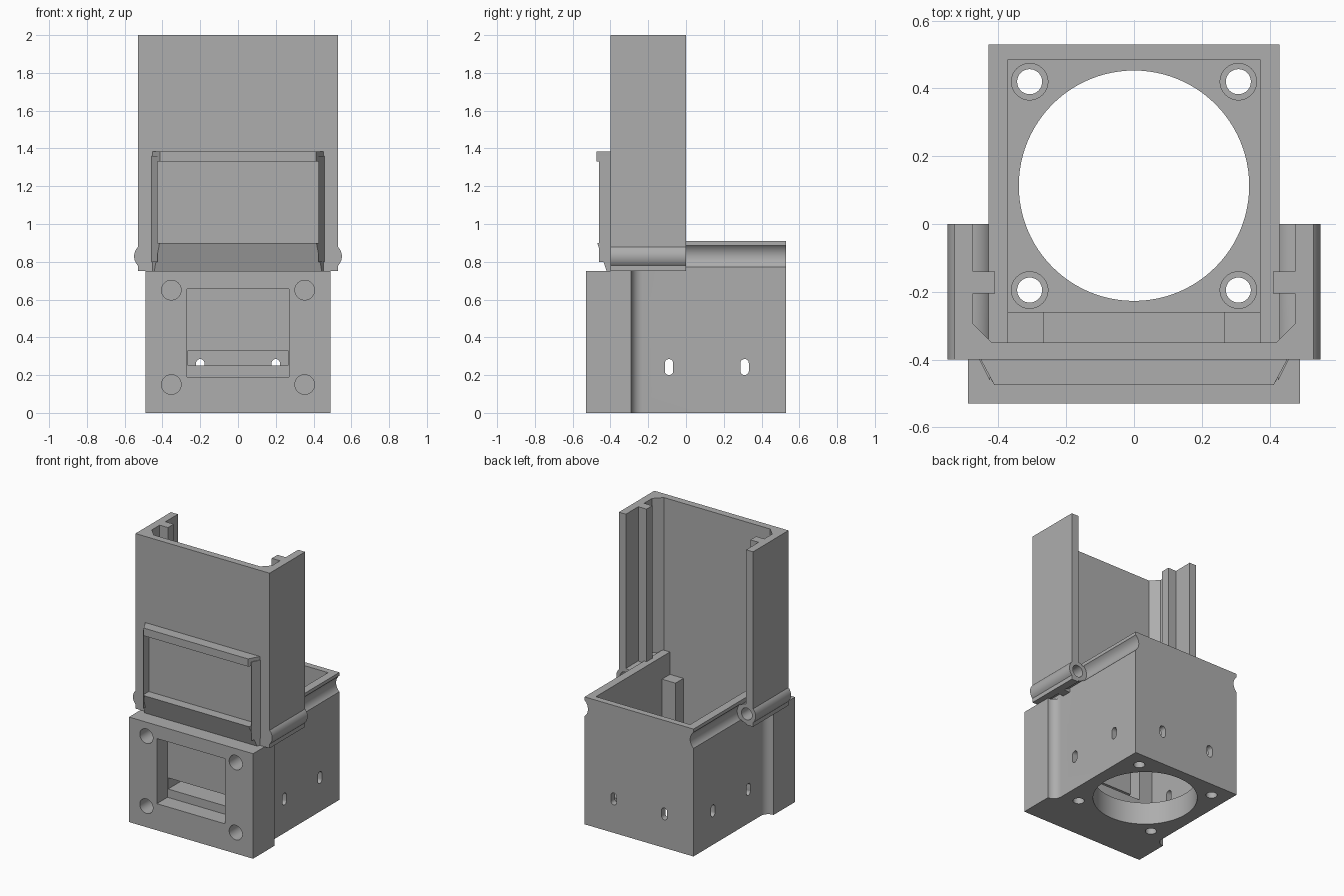
import bpy, bmesh, math
from mathutils import Matrix

if "Cube" in bpy.data.objects:
    bpy.data.objects.remove(bpy.data.objects["Cube"])

grey = bpy.data.materials.new("plain_grey")
grey.diffuse_color = (0.42, 0.42, 0.42, 1)
grey.use_nodes = True
grey.node_tree.nodes["Principled BSDF"].inputs["Base Color"].default_value = grey.diffuse_color


def finish(name, bm):
    bmesh.ops.recalc_face_normals(bm, faces=bm.faces)
    me = bpy.data.meshes.new(name)
    bm.to_mesh(me)
    bm.free()
    me.materials.append(grey)
    ob = bpy.data.objects.new(name, me)
    bpy.context.collection.objects.link(ob)
    return ob


def box(name, x0, x1, y0, y1, z0, z1):
    return prism(name, [(x0, y0), (x1, y0), (x1, y1), (x0, y1)], z0, z1)


def prism(name, pts, z0, z1):
    """Extrude an xy profile from z0 to z1."""
    bm = bmesh.new()
    f = bm.faces.new([bm.verts.new((x, y, z0)) for x, y in pts])
    r = bmesh.ops.extrude_face_region(bm, geom=[f])
    bmesh.ops.translate(bm, vec=(0, 0, z1 - z0),
                        verts=[v for v in r["geom"] if isinstance(v, bmesh.types.BMVert)])
    return finish(name, bm)


def rod(name, axis, a, b, lo, hi, r, seg=48):
    """Cylinder along an axis; a and b are the other two coordinates."""
    bm = bmesh.new()
    bmesh.ops.create_cone(bm, cap_ends=True, segments=seg, radius1=r, radius2=r, depth=hi - lo)
    m = (lo + hi) / 2
    if axis == "z":
        mat = Matrix.Translation((a, b, m))
    elif axis == "y":
        mat = Matrix.Translation((a, m, b)) @ Matrix.Rotation(math.pi / 2, 4, "X")
    else:
        mat = Matrix.Translation((m, a, b)) @ Matrix.Rotation(math.pi / 2, 4, "Y")
    bmesh.ops.transform(bm, matrix=mat, verts=bm.verts)
    return finish(name, bm)


def combine(target, tools, op):
    for t in tools:
        mod = target.modifiers.new("bool", "BOOLEAN")
        mod.operation, mod.solver, mod.object = op, "EXACT", t
        bpy.context.view_layer.objects.active = target
        bpy.ops.object.modifier_apply(modifier=mod.name)
        bpy.data.objects.remove(t)


def smooth(ob):
    bpy.ops.object.select_all(action="DESELECT")
    ob.select_set(True)
    bpy.context.view_layer.objects.active = ob
    bpy.ops.object.shade_smooth_by_angle(angle=math.radians(30))


def loft(name, a, b):
    """Solid between two matching 3D outlines."""
    bm = bmesh.new()
    va, vb = ([bm.verts.new(p) for p in o] for o in (a, b))
    bm.faces.new(va)
    bm.faces.new(vb)
    n = len(va)
    for i in range(n):
        bm.faces.new((va[i], va[(i + 1) % n], vb[(i + 1) % n], vb[i]))
    return finish(name, bm)


# lower housing: box plus wider front block with curved shoulders
housing = box("lower_housing", -.43, .43, -.36, .53, 0, .91)
arc = [(.49 - .06 * math.sin(t), -.23 - .06 * math.cos(t))
       for t in (math.pi / 2 * i / 10 for i in range(11))]
half = [(.49, -.53)] + arc + [(.40, -.23)]
block = prism("front_block", half + [(-x, y) for x, y in reversed(half)], 0, .75)
combine(housing, [block], "UNION")

# cavity, open corner above the posts, space between the posts
cuts = [box("cut", -.372, .372, -.26, .485, .16, 1.2),
        box("cut", -.372, .372, -.35, -.2, .75, 1.2),
        box("cut", -.265, .265, -.35, -.2, .25, 1.2),
        # front window and its through slot
        box("cut", -.27, .27, -.6, -.41, .19, .655),
        box("cut", -.265, .265, -.5, -.3, .25, .33),
        # round opening in the floor
        rod("cut", "z", 0, .113, -.1, .5, .34, 96)]
for s in (-1, 1):
    # floor screw holes with counterbores
    for y in (-.195, .42):
        cuts += [rod("cut", "z", s * .308, y, -.1, .3, .037, 32),
                 rod("cut", "z", s * .308, y, .08, .3, .054, 32)]
    # blind holes in the front block
    for z in (.15, .65):
        cuts.append(rod("cut", "y", s * .353, z, -.6, -.33, .052, 32))
    # side grooves behind the hinge tubes
    cuts.append(rod("cut", "y", s * .48, .829, 0, .7, .076, 64))


def slot(axis, a, lo, hi):
    """Rounded upright slot made of a box with two round ends."""
    w = .0225
    b = (a - w, a + w, lo, hi) if axis == "y" else (lo, hi, a - w, a + w)
    s = box("cut", *b, .2225, .2625)
    combine(s, [rod("cut", axis, a, z, lo, hi, w, 24) for z in (.2225, .2625)], "UNION")
    return s


for a in (-.2, .2):
    cuts.append(slot("y", a, .45, .6))
for a in (-.09, .31):
    cuts += [slot("x", a, -.5, -.36), slot("x", a, .36, .5)]
combine(housing, cuts, "DIFFERENCE")
smooth(housing)

# upper channel with guide ribs and chamfered inner corners
outer = [(.53, -.40), (.53, 0), (.475, 0), (.475, -.14), (.41, -.14), (.41, -.205),
         (.475, -.205), (.475, -.295), (.42, -.35)]
channel = prism("upper_channel", outer + [(-x, y) for x, y in reversed(outer)], .75, 2)
combine(channel, [rod("tube", "y", s * .48, .829, -.40, 0, .07, 64) for s in (-1, 1)], "UNION")
combine(channel, [rod("cut", "y", s * .48, .829, -.3, .1, .042, 32) for s in (-1, 1)],
        "DIFFERENCE")
smooth(channel)

# label frame on the channel front: top bar, sloped sill, wedge side strips
def bar(name, z0, d0, z1, d1):
    def ring(z, d):
        w = .455 - (d - .40) * .57
        return [(-.455, -.395, z), (-w, -d, z), (w, -d, z), (.455, -.395, z)]
    return loft(name, ring(z0, d0), ring(z1, d1))


bar("frame_top_bar", 1.33, .475, 1.385, .475)
bar("frame_sill", .75, .42, .90, .47)
for s, side in ((-1, "left"), (1, "right")):
    prism("frame_strip_" + side, [(s * .457, -.395), (s * .457, -.40), (s * .427, -.46),
                                  (s * .425, -.46), (s * .425, -.395)], .80, 1.36)
